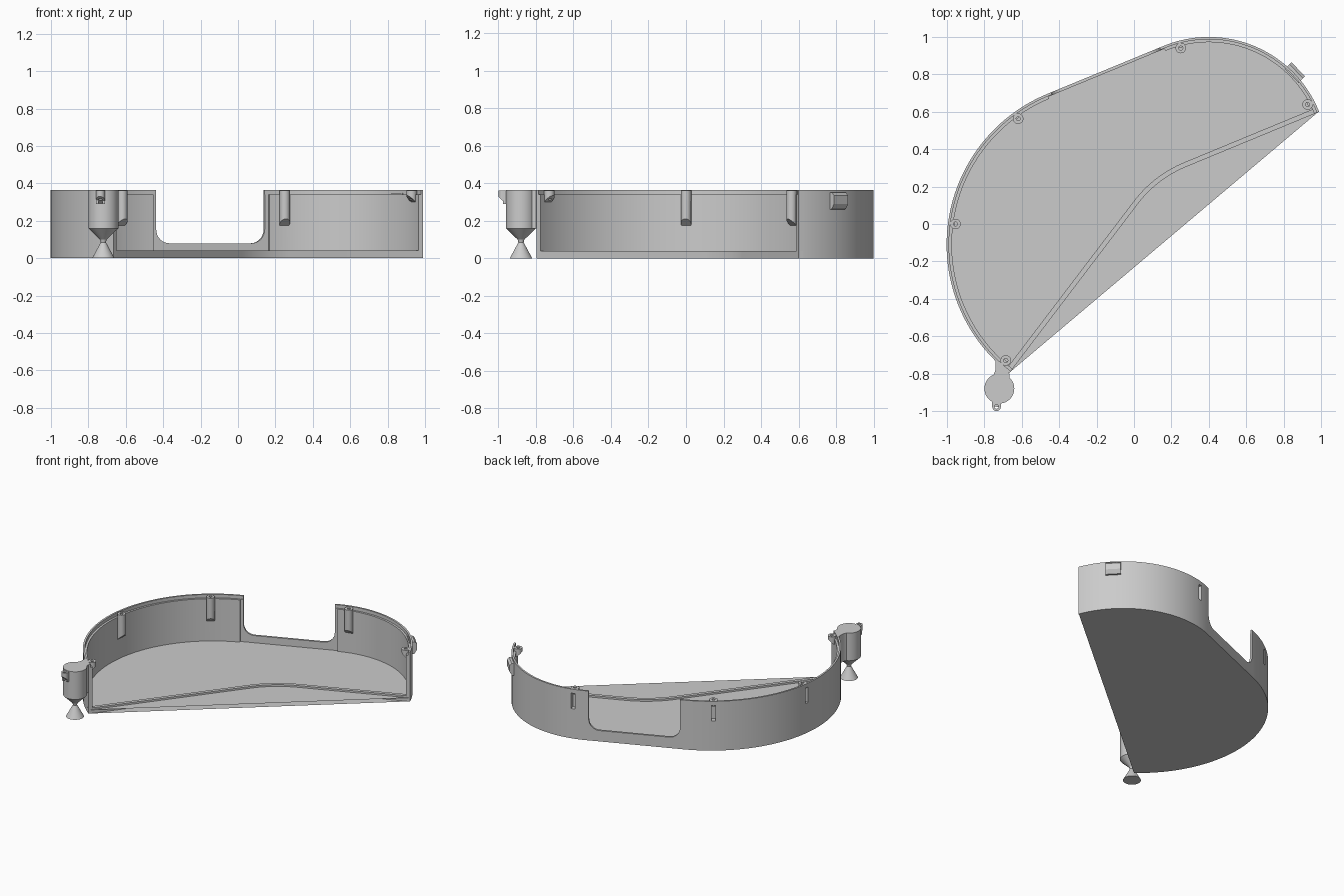
import bpy, bmesh
from math import sin, cos, radians, pi
from mathutils import Vector

cube = bpy.data.objects.get("Cube")
if cube:
    bpy.data.objects.remove(cube, do_unlink=True)

grey = bpy.data.materials.new("plain_grey")
grey.use_nodes = True
colour = (0.6, 0.6, 0.6, 1)
grey.diffuse_color = colour
grey.node_tree.nodes["Principled BSDF"].inputs["Base Color"].default_value = colour

HEIGHT, RIM, LIP = 0.365, 0.34, 0.04
BIG_C, BIG_R = Vector((-0.13, -0.11)), 0.872
SMALL_C, SMALL_R = Vector((0.40, 0.365)), 0.635
BEND_C, BEND_R = Vector((0.514, -0.268)), 0.62
TURN = 112.5


def direction(deg):
    return Vector((cos(radians(deg)), sin(radians(deg))))


def finish(name, bm):
    bmesh.ops.recalc_face_normals(bm, faces=bm.faces)
    me = bpy.data.meshes.new(name)
    bm.to_mesh(me)
    bm.free()
    me.materials.append(grey)
    ob = bpy.data.objects.new(name, me)
    bpy.context.collection.objects.link(ob)
    return ob


def bridge(name, rings):
    """Join equal rings of points into a closed solid."""
    bm = bmesh.new()
    loops = [[bm.verts.new(p) for p in ring] for ring in rings]
    n = len(loops[0])
    for a, b in zip(loops, loops[1:]):
        for i in range(n):
            j = (i + 1) % n
            bm.faces.new((a[i], a[j], b[j], b[i]))
    bm.faces.new(loops[0][::-1])
    bm.faces.new(loops[-1])
    return finish(name, bm)


def prism(name, outline, low, high):
    return bridge(name, [[(x, y, z) for x, y in outline] for z in (low, high)])


def lathe(name, centre, profile, n=40):
    return bridge(name, [[(centre[0] + r * cos(2 * pi * i / n), centre[1] + r * sin(2 * pi * i / n), z)
                          for i in range(n)] for r, z in profile])


def arc(centre, r, a, b, n=40):
    return [(centre + r * direction(d), direction(d))
            for d in (a + (b - a) * i / n for i in range(n + 1))]


def sweep(name, stations):
    """Loft (point, inward normal, section) stations; a section holds (inset, z)."""
    return bridge(name, [[(*(p + n * t), z) for t, z in sec] for p, n, sec in stations])


def cut(ob, cutters):
    bpy.context.view_layer.objects.active = ob
    for c in cutters:
        mod = ob.modifiers.new("cut", "BOOLEAN")
        mod.operation, mod.solver, mod.object = "DIFFERENCE", "EXACT", c
        bpy.ops.object.modifier_apply(modifier=mod.name)


def wall_section(t):
    return [(0, 0), (0, HEIGHT), (0.013, HEIGHT), (0.013, RIM), (t, RIM), (t, 0)]


def box(name, centre, out, half_out, half_side, low, high):
    side = Vector((-out.y, out.x))
    pts = [centre + out * half_out * a + side * half_side * b
           for a, b in ((-1, -1), (1, -1), (1, 1), (-1, 1))]
    return prism(name, pts, low, high)


# Outer wall: large arc, thin straight stretch, small arc
big = arc(BIG_C, BIG_R, 232, TURN, 56)
small = arc(SMALL_C, SMALL_R, TURN, 21.7)
thick, thin = wall_section(0.028), wall_section(0.016)
stations = [(p, -n, thick) for p, n in big]
stations += [(big[-1][0], -big[-1][1], thin), (small[0][0], -small[0][1], thin)]
stations += [(p, -n, thick) for p, n in small]
wall = sweep("outer_wall", stations)

# Floor plate and raised front lip along the open edge
edge = arc(BEND_C, BEND_R, TURN, 143.1, 16)
edge = [(small[-1][0], direction(TURN))] + edge + [(big[0][0], direction(143.1))]
outline = [p - n * 0.008 for p, n in big + small] + [p + n * 0.008 for p, n in edge]
floor = prism("floor_plate", outline, 0, 0.027)
lip_section = [(0, 0), (0, LIP), (0.026, LIP), (0.026, 0)]
front_lip = sweep("front_lip", [(p, n, lip_section) for p, n in edge])

# Window with rounded lower corners, cut through the straight wall
out = direction(TURN)
along = Vector((out.y, -out.x))
mid = (big[-1][0] + small[0][0]) / 2
half, sill, fillet = 0.314, 0.08, 0.075
shape = [(-half, 0.5)]
for sx, a in ((-1, 180), (1, 270)):
    for i in range(9):
        d = direction(a + i * 90 / 8)
        shape.append((sx * (half - fillet) + d.x * fillet, sill + fillet + d.y * fillet))
shape.append((half, 0.5))
window = bridge("window_cutter", [[(*(mid + along * u + out * s), z) for u, z in shape]
                                  for s in (-0.12, 0.1)])
cut(wall, [window])
cutters = [window]


# Screw posts with slanted undersides
def post(name, centre, out, r, low, slope):
    n = 32
    ring = [direction(360 * i / n) * r for i in range(n)]
    ob = bridge(name, [[(*(centre + d), low - slope * d.dot(out)) for d in ring],
                       [(*(centre + d), HEIGHT - 0.004) for d in ring]])
    hole = lathe(name + "_hole", centre, [(0.011, 0.31), (0.011, 0.4)], 20)
    cutters.append(hole)
    cut(ob, [hole])
    return ob


parts = [wall, floor, front_lip]
places = [("right_post", BIG_C, BIG_R, 172.4, True), ("back_right_post", BIG_C, BIG_R, 126, True),
          ("back_left_post", SMALL_C, SMALL_R, 104.6, True),
          ("left_end_post", SMALL_C, SMALL_R, 27.4, False),
          ("right_end_post", BIG_C, BIG_R, 228.1, False)]
for name, c, r, deg, long in places:
    d = direction(deg)
    ob = post(name, c + d * (r - 0.04), d, 0.028, 0.185 if long else 0.31, 0.9)
    parts.append(ob)
    if long:
        slot = box(name + "_slot", c + d * r, d, 0.035, 0.014, 0.22, 0.335)
        cutters.append(slot)
        cut(wall, [slot])
        cut(ob, [slot])

# Latch block outside the left end of the wall
d = direction(44)
side = Vector((-d.y, d.x))
latch_profile = [(-0.02, 0.26), (0.012, 0.262), (0.03, 0.29), (0.03, 0.335), (0.015, 0.35), (-0.02, 0.35)]
base = SMALL_C + d * SMALL_R
parts.append(bridge("latch_block", [[(*(base + d * u + side * s), z) for u, z in latch_profile]
                                    for s in (-0.052, 0.052)]))

# Round column with pointed underside on a flared foot
parts.append(lathe("corner_column", (-0.72, -0.88),
                   [(0.06, 0), (0.014, 0.085), (0.018, 0.1), (0.08, 0.16), (0.08, HEIGHT)]))
neck = [(-0.775, -0.835), (-0.752, -0.81), (-0.74, -0.78), (-0.74, -0.73), (-0.69, -0.775),
        (-0.665, -0.8), (-0.665, -0.83), (-0.72, -0.88)]
parts.append(prism("column_neck", neck, 0.16, HEIGHT))

# Small screw ear on the column
ear = Vector((-0.735, -0.977))
parts.append(post("column_ear", ear, Vector((0.15, 0.99)), 0.023, 0.31, 0.9))
for s in (-1, 1):
    parts.append(box("ear_web", ear + Vector((s * 0.017, 0.018)), Vector((0, 1)), 0.018, 0.006, 0.29, 0.36))

for c in cutters:
    bpy.data.objects.remove(c, do_unlink=True)
bpy.ops.object.select_all(action="DESELECT")
for ob in parts:
    ob.select_set(True)
bpy.context.view_layer.objects.active = wall
bpy.ops.object.shade_smooth_by_angle(angle=radians(30))
